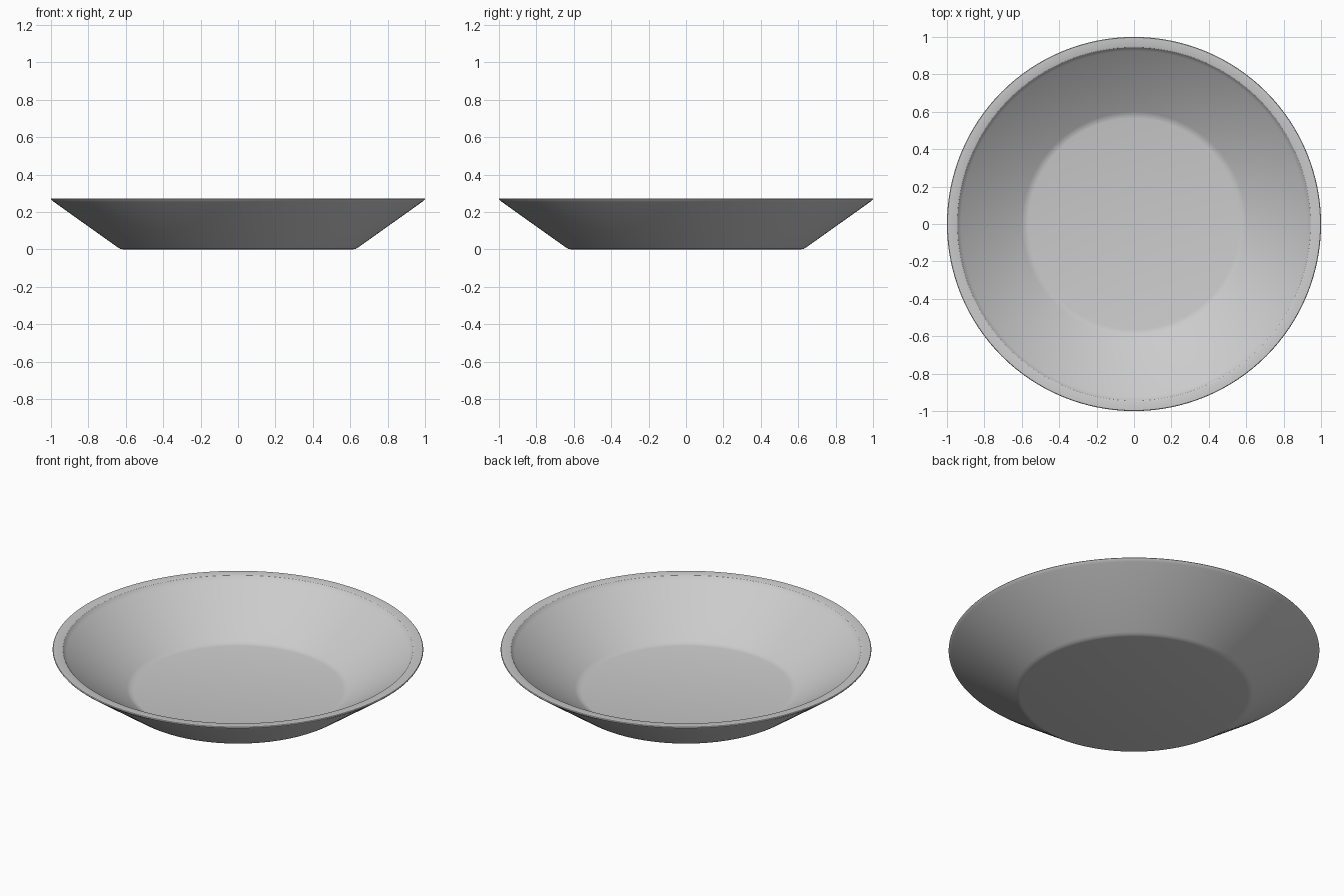
import bpy, bmesh, math

if "Cube" in bpy.data.objects:
    bpy.data.objects.remove(bpy.data.objects["Cube"])

SEGMENTS = 128

# Cross-section (radius, height), from underside centre round the rim to floor centre
profile = [
    (0.0, 0.0), (0.615, 0.0), (0.63, 0.003), (0.645, 0.012),
    (0.985, 0.254), (0.997, 0.264), (1.0, 0.269), (0.997, 0.273),
    (0.952, 0.273), (0.944, 0.270), (0.938, 0.262), (0.925, 0.249),
    (0.60, 0.040), (0.585, 0.032), (0.565, 0.028), (0.0, 0.028),
]

grey = bpy.data.materials.new("light grey")
grey.diffuse_color = (0.6, 0.6, 0.6, 1)
grey.use_nodes = True
grey.node_tree.nodes["Principled BSDF"].inputs["Base Color"].default_value = grey.diffuse_color

# Dish: the profile turned about the vertical axis
bm = bmesh.new()
verts = [bm.verts.new((r, 0, z)) for r, z in profile]
edges = [bm.edges.new(pair) for pair in zip(verts, verts[1:])]
bmesh.ops.spin(bm, geom=verts + edges, cent=(0, 0, 0), axis=(0, 0, 1),
               angle=2 * math.pi, steps=SEGMENTS, use_merge=True)
bmesh.ops.remove_doubles(bm, verts=bm.verts, dist=1e-5)
bmesh.ops.recalc_face_normals(bm, faces=bm.faces)

mesh = bpy.data.meshes.new("dish")
bm.to_mesh(mesh)
bm.free()
mesh.materials.append(grey)
dish = bpy.data.objects.new("dish", mesh)
bpy.context.collection.objects.link(dish)

# Smooth shading with crisp edges at the rim and foot
bpy.context.view_layer.objects.active = dish
dish.select_set(True)
bpy.ops.object.shade_smooth_by_angle(angle=math.radians(30))
